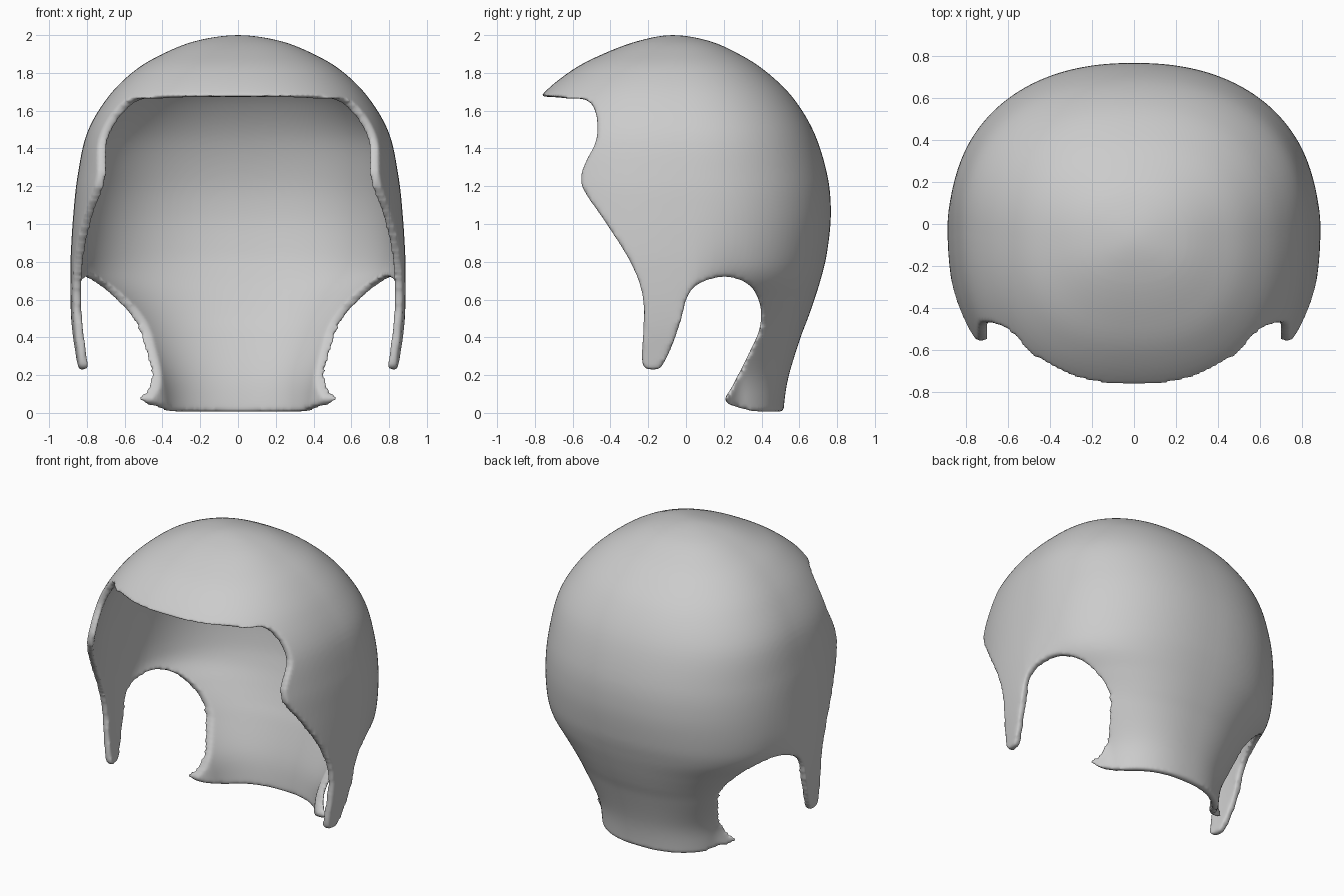
import bpy, bmesh, math

if "Cube" in bpy.data.objects:
    bpy.data.objects.remove(bpy.data.objects["Cube"])


def spline(pts, steps):
    """Catmull-Rom through pts[1:-1]; the end points only set tangents."""
    out = []
    for p0, p1, p2, p3 in zip(pts, pts[1:], pts[2:], pts[3:]):
        for k in range(steps):
            t = k / steps
            out.append([0.5 * (2 * b + (c - a) * t + (2 * a - 5 * b + 4 * c - d) * t * t
                               + (3 * b - a - 3 * c + d) * t ** 3)
                        for a, b, c, d in zip(p0, p1, p2, p3)])
    return out + [list(pts[-2])]


def make_object(name, bm):
    mesh = bpy.data.meshes.new(name)
    bm.to_mesh(mesh)
    bm.free()
    obj = bpy.data.objects.new(name, mesh)
    bpy.context.collection.objects.link(obj)
    return obj


# Horizontal sections: z, front half width, back half width, back y, front y, centre y
SECTIONS = [
    (1.97, -.22, -.22, -.26, .11, -.07),
    (2.00, 0, 0, -.07, -.07, -.07),
    (1.97, .22, .22, .12, -.25, -.07),
    (1.90, .40, .40, .28, -.44, -.06),
    (1.81, .55, .55, .42, -.61, -.05),
    (1.67, .69, .69, .565, -.775, -.03),
    (1.48, .80, .80, .68, -.90, 0),
    (1.25, .85, .85, .75, -.96, 0),
    (1.05, .872, .872, .767, -.97, 0),
    (.85, .885, .872, .747, -.97, 0),
    (.72, .888, .84, .717, -.96, .01),
    (.60, .888, .74, .68, -.95, .03),
    (.50, .885, .66, .645, -.95, .05),
    (.40, .877, .60, .607, -.95, .06),
    (.20, .852, .49, .545, -.95, .08),
    (.05, .83, .458, .52, -.95, .10),
    (-.08, .82, .46, .515, -.95, .10),
    (-.2, .82, .46, .515, -.95, .10),
]

# Full shell surface
N = 128
bm = bmesh.new()
rings = []
for z, af, ab, yb, yf, cy in spline(SECTIONS, 6)[1:]:
    ring = []
    for i in range(N):
        c, s = math.cos(2 * math.pi * i / N), math.sin(2 * math.pi * i / N)
        n, ry = (2.25, yb - cy) if s >= 0 else (2.4, cy - yf)
        y = cy + ry * math.copysign(abs(s) ** (2 / n), s)
        w = min(1, max(0, (.3 - y) / .3))
        w = w * w * (3 - 2 * w)
        a = ab + (af - ab) * w
        ring.append(bm.verts.new((a * math.copysign(abs(c) ** (2 / n), c), y, z)))
    rings.append(ring)
pole = bm.verts.new((0, -.07, 2.0))
for i in range(N):
    j = (i + 1) % N
    bm.faces.new((pole, rings[0][i], rings[0][j]))
    for up, low in zip(rings, rings[1:]):
        bm.faces.new((up[i], low[i], low[j], up[j]))
shell = make_object("hair_shell", bm)

# Side outline (y, z): neck hem, ear arch, sideburn, cheek and brim
OUTLINE = [
    (.6, .005), (.5, .005), (.40, .006), (.33, .014), (.21, .06), (.25, .15), (.34, .33),
    (.39, .45), (.39, .58), (.33, .68), (.21, .72), (.08, .69), (.01, .62),
    (-.03, .48), (-.08, .34), (-.13, .245), (-.17, .228), (-.22, .24), (-.235, .3),
    (-.225, .45), (-.23, .62), (-.29, .79), (-.42, 1.0), (-.53, 1.16), (-.557, 1.24),
    (-.53, 1.33), (-.48, 1.43), (-.47, 1.53), (-.49, 1.62), (-.54, 1.66),
    (-.63, 1.665), (-.77, 1.675), (-1.1, 1.68),
]
edge = spline(OUTLINE, 6) + [(-1.1, 1.68), (-1.1, 2.2), (1.1, 2.2), (1.1, .005)]
bm = bmesh.new()
face = bm.faces.new([bm.verts.new((-1.2, y, z)) for y, z in edge])
side = bmesh.ops.extrude_face_region(bm, geom=[face])
bmesh.ops.translate(bm, vec=(2.4, 0, 0),
                    verts=[v for v in side["geom"] if isinstance(v, bmesh.types.BMVert)])
bmesh.ops.recalc_face_normals(bm, faces=bm.faces)
cutter = make_object("outline_cutter", bm)
cutter.hide_render = True

# Thicken, trim to the outline, round the rims
solid = shell.modifiers.new("thickness", 'SOLIDIFY')
solid.thickness = .045
solid.offset = -1
trim = shell.modifiers.new("trim", 'BOOLEAN')
trim.operation = 'INTERSECT'
trim.solver = 'EXACT'
trim.object = cutter
remesh = shell.modifiers.new("remesh", 'REMESH')
remesh.mode = 'VOXEL'
remesh.voxel_size = .014
soft = shell.modifiers.new("soften", 'SMOOTH')
soft.factor = .5
soft.iterations = 5

bpy.context.view_layer.objects.active = shell
shell.select_set(True)
for name in [m.name for m in shell.modifiers]:
    bpy.ops.object.modifier_apply(modifier=name)
bpy.data.objects.remove(cutter)
bpy.ops.object.shade_smooth()
